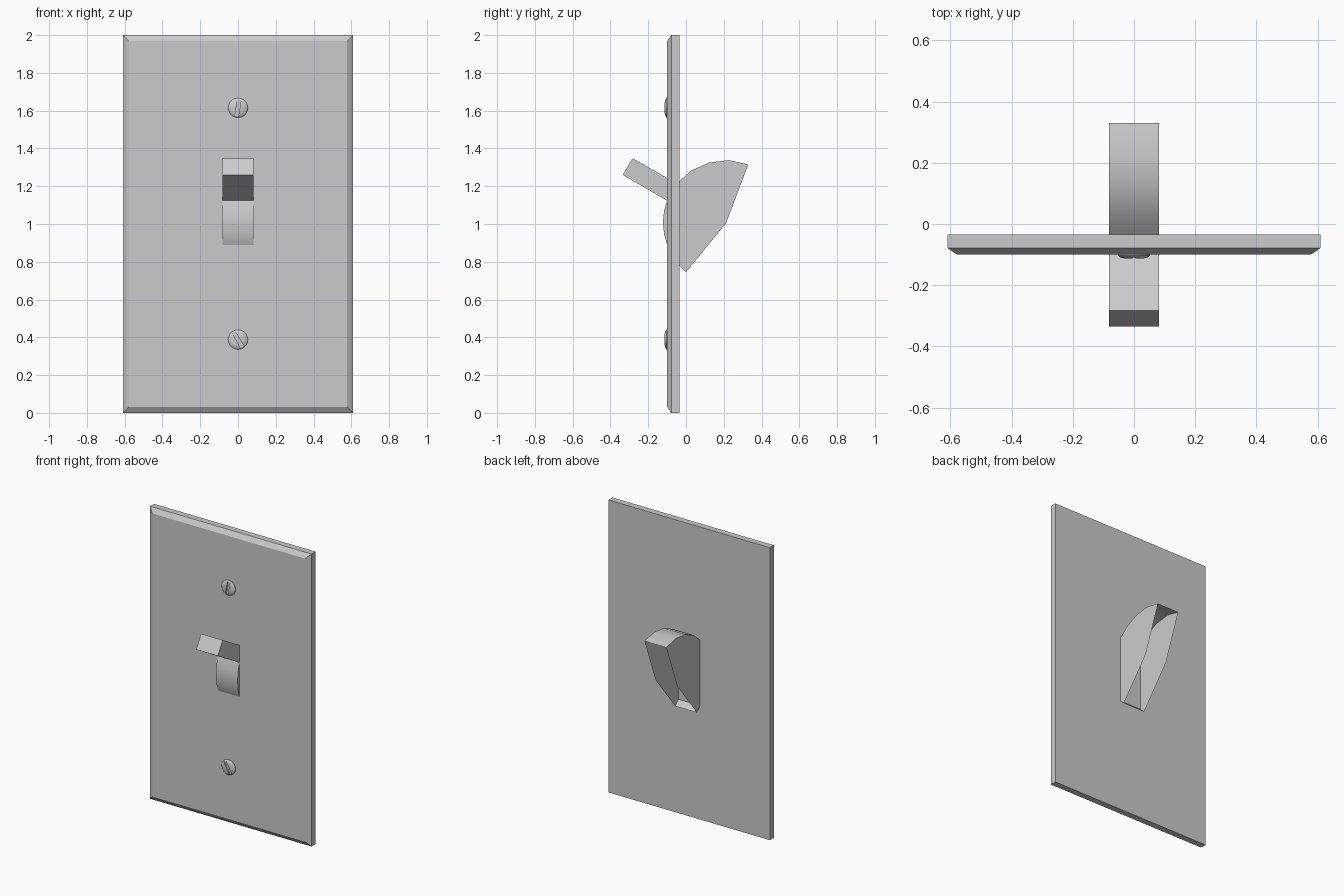
import bpy, bmesh, math
from mathutils import Matrix

if "Cube" in bpy.data.objects:
    bpy.data.objects.remove(bpy.data.objects["Cube"])


def new_object(name, bm, recalc=True):
    if recalc:
        bmesh.ops.recalc_face_normals(bm, faces=bm.faces)
    mesh = bpy.data.meshes.new(name)
    bm.to_mesh(mesh)
    bm.free()
    obj = bpy.data.objects.new(name, mesh)
    bpy.context.collection.objects.link(obj)
    return obj


def activate(obj):
    bpy.ops.object.select_all(action='DESELECT')
    obj.select_set(True)
    bpy.context.view_layer.objects.active = obj


def smooth(obj, degrees=30):
    activate(obj)
    bpy.ops.object.shade_smooth_by_angle(angle=math.radians(degrees))


def loft(bm, rings):
    # join equal rings of verts; returns nothing, leaves ends open
    for a, b in zip(rings, rings[1:]):
        for i in range(len(a)):
            j = (i + 1) % len(a)
            bm.faces.new((a[i], a[j], b[j], b[i]))


# Wall plate: rectangle with a chamfered front edge
bm = bmesh.new()
rings = []
for y, inset in ((-0.035, 0), (-0.078, 0), (-0.10, 0.032)):
    w, h = 0.61 - inset, 1.0 - inset
    rings.append([bm.verts.new((sx * w, y, 1 + sz * h))
                  for sx, sz in ((-1, -1), (1, -1), (1, 1), (-1, 1))])
loft(bm, rings)
bm.faces.new(rings[0])
bm.faces.new(rings[-1])
new_object("wall_plate", bm)

# Toggle: side profile (y, z) extruded across x, its rear side left open
profile = [
    (0.33, 1.315), (0.228, 1.338), (0.122, 1.325), (0.03, 1.284),
    (-0.04, 1.222), (-0.10, 1.243),                      # curved top
    (-0.283, 1.348), (-0.335, 1.26), (-0.10, 1.124),     # lever
    (-0.116, 1.07), (-0.122, 1.01), (-0.116, 0.945), (-0.10, 0.89),  # front curve
    (-0.04, 0.783), (0.0, 0.745),                        # bottom lip
    (0.212, 1.005),                                      # rear corner
]
bm = bmesh.new()
left, right = ([bm.verts.new((x, y, z)) for y, z in profile] for x in (-0.082, 0.082))
for i in range(14):
    bm.faces.new((left[i], left[i + 1], right[i + 1], right[i]))
bm.faces.new(left)
bm.faces.new(right)
smooth(new_object("toggle_switch", bm))


# Screws: shallow rounded heads with a turned slot
def screw(name, z, angle):
    bm = bmesh.new()
    n = 20
    rings = [[bm.verts.new((r * math.cos(2 * math.pi * i / n), y,
                            z + r * math.sin(2 * math.pi * i / n))) for i in range(n)]
             for y, r in ((-0.09, 0.052), (-0.103, 0.052), (-0.109, 0.045), (-0.113, 0.03))]
    loft(bm, rings)
    bm.faces.new(rings[0])
    bm.faces.new(rings[-1])
    head = new_object(name, bm)

    bm = bmesh.new()
    bmesh.ops.create_cube(bm, size=1, matrix=Matrix.Translation((0, -0.113, z))
                          @ Matrix.Rotation(math.radians(angle), 4, 'Y')
                          @ Matrix.Diagonal((0.019, 0.02, 0.088, 1)))
    cutter = new_object(name + "_slot_cutter", bm)
    cutter.hide_render = True
    mod = head.modifiers.new("slot", 'BOOLEAN')
    mod.operation = 'DIFFERENCE'
    mod.object = cutter
    activate(head)
    bpy.ops.object.modifier_apply(modifier=mod.name)
    bpy.data.objects.remove(cutter)
    smooth(head, 35)


screw("upper_screw", 1.615, 9)
screw("lower_screw", 0.388, -30)
